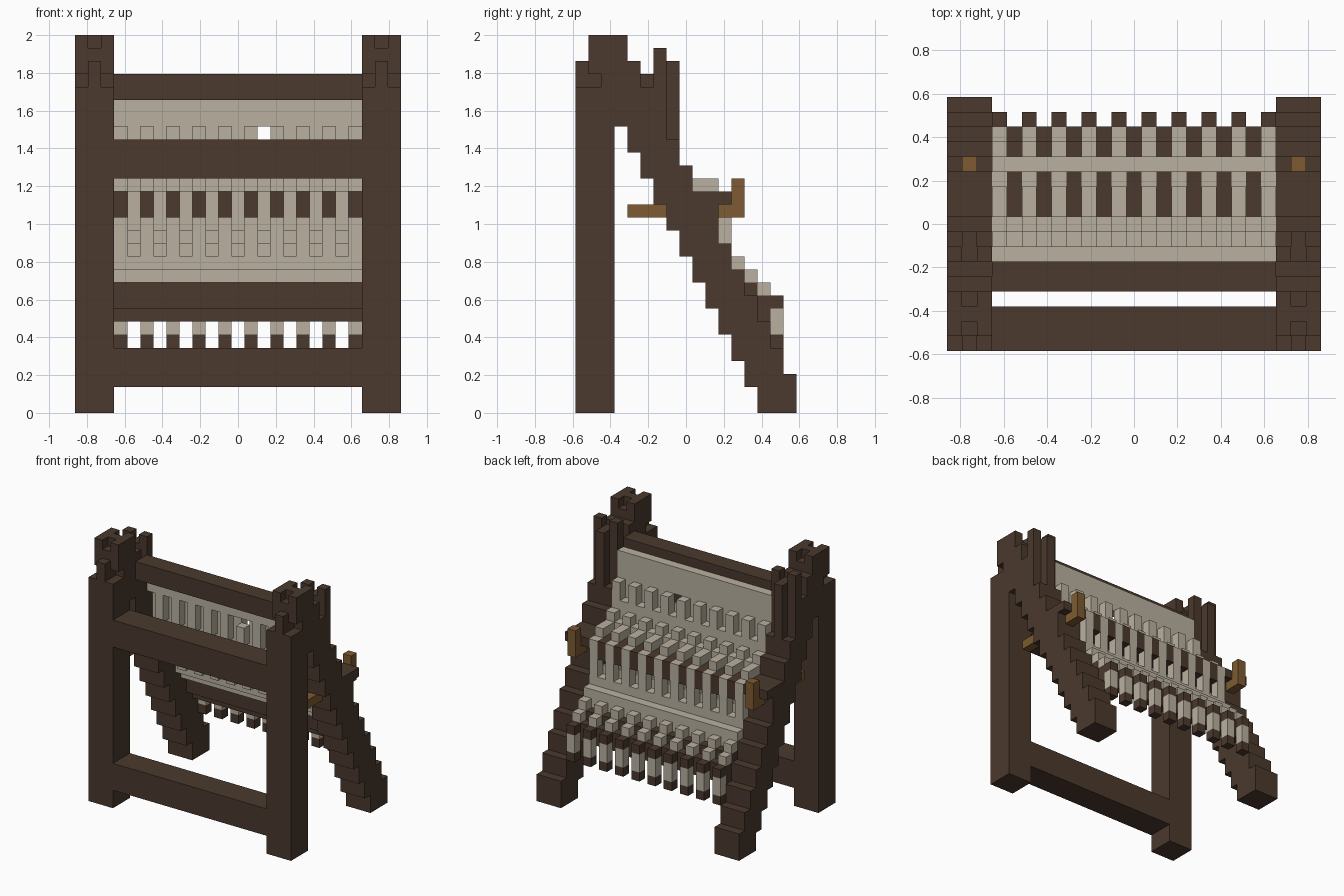
import bpy
import bmesh
from mathutils import Vector

if "Cube" in bpy.data.objects:
    bpy.data.objects.remove(bpy.data.objects["Cube"])

U = 2 / 29                      # one block
NX, NY = 25, 17                 # footprint in blocks


def material(name, rgb):
    m = bpy.data.materials.new(name)
    m.diffuse_color = (*rgb, 1)
    m.use_nodes = True
    m.node_tree.nodes["Principled BSDF"].inputs["Base Color"].default_value = m.diffuse_color
    return m


WOOD = material("dark wood", (0.069, 0.041, 0.026))
YARN = material("pale yarn", (0.485, 0.435, 0.350))
PEG = material("light wood", (0.205, 0.105, 0.032))


def build(name, mat, boxes, mirror=False):
    """Boxes are (x0, x1, y0, y1, z0, z1) in blocks; mirror repeats them across x."""
    bm = bmesh.new()
    if mirror:
        boxes = boxes + [(NX - b[1], NX - b[0], *b[2:]) for b in boxes]
    for x0, x1, y0, y1, z0, z1 in boxes:
        verts = bmesh.ops.create_cube(bm, size=1)["verts"]
        size = Vector((x1 - x0, y1 - y0, z1 - z0))
        mid = Vector(((x0 + x1 - NX) / 2, (y0 + y1 - NY) / 2, (z0 + z1) / 2))
        for v in verts:
            v.co = (v.co * size + mid) * U
    mesh = bpy.data.meshes.new(name)
    bm.to_mesh(mesh)
    bm.free()
    mesh.materials.append(mat)
    ob = bpy.data.objects.new(name, mesh)
    bpy.context.collection.objects.link(ob)
    return ob


# Upright front posts, each with a small peg on top
build("front_posts", WOOD, [(0, 3, 0, 3, 0, 25), (1, 2, 0, 2, 25, 27)], True)

# Stepped sloping legs: one column of blocks per step in depth
legs = [(0, 3, y, y + 1, max(0, 28 - 2 * y), 35 - 2 * y) for y in range(4, 17)]
build("sloping_legs", WOOD, legs, True)

# Heads where post and leg meet, notched front and back
heads = [(0, 3, 1, 4, 26, 28), (0, 3, 2, 3, 22, 26), (0, 3, 3, 4, 22, 26),
         (0, 1, 1, 4, 28, 29), (2, 3, 1, 4, 28, 29), (1, 2, 2, 3, 28, 29)]
build("post_heads", WOOD, heads, True)

# Forked uprights that hold the cloth beam
forks = [(0, 3, 6, 7, 23, 27), (0, 1, 6, 7, 27, 28), (2, 3, 6, 7, 27, 28),
         (1, 2, 7, 8, 21, 27)]
build("beam_forks", WOOD, forks, True)

# Cross rails
build("lower_rail", WOOD, [(3, 22, 0, 3, 2, 5)])
build("upper_rail", WOOD, [(3, 22, 0, 3, 18, 21)])
build("cloth_beam", WOOD, [(3, 22, 4, 6, 24, 26)])
build("shed_rod", WOOD, [(3, 22, 13, 14, 8, 10), (3, 22, 14, 15, 7, 9)])

# Heddle bar and its brackets
build("heddle_bar", WOOD, [(3, 22, 9, 11, 15, 17)]
      + [(x, x + 1, 11, 12, 15, 17) for x in range(4, 22, 2)])
build("heddle_brackets", WOOD, [(0, 3, 10, 11, 15, 17), (0, 3, 11, 12, 16, 17)], True)
build("hooked_pegs", PEG, [(1, 2, 4, 13, 15, 16), (1, 2, 12, 13, 16, 18)], True)

# Woven cloth and spacer strip
build("woven_cloth", YARN, [(3, 22, 6, 7, 22, 25)])
build("spacer_strip", YARN, [(3, 22, 12, 13, 10, 12)])

# Warp threads: odd columns pass over the heddle bar, even columns pass under it
over = [(7, 8, 18, 22), (8, 9, 17, 19), (9, 11, 17, 18), (11, 12, 11, 17),
        (13, 14, 10, 11), (14, 15, 9, 10)]
under = [(6, 7, 19, 22), (7, 8, 17, 20), (8, 9, 14, 18), (9, 10, 13, 15),
         (10, 11, 12, 14), (11, 12, 11, 13)]
build("over_threads", YARN, [(x, x + 1, *s) for x in range(3, 22, 2) for s in over])
build("under_threads", YARN,
      [(x, x + 1, s[0], s[1], s[2], 21 if x == 14 and s[0] == 6 else s[3])
       for x in range(4, 22, 2) for s in under])

# Hanging weights with a pale middle
build("weight_ends", WOOD, [(x, x + 1, 15, 16, z, z + 1)
                            for x in range(3, 22, 2) for z in (5, 8)])
build("weight_middles", YARN, [(x, x + 1, 15, 16, 6, 8) for x in range(3, 22, 2)])
